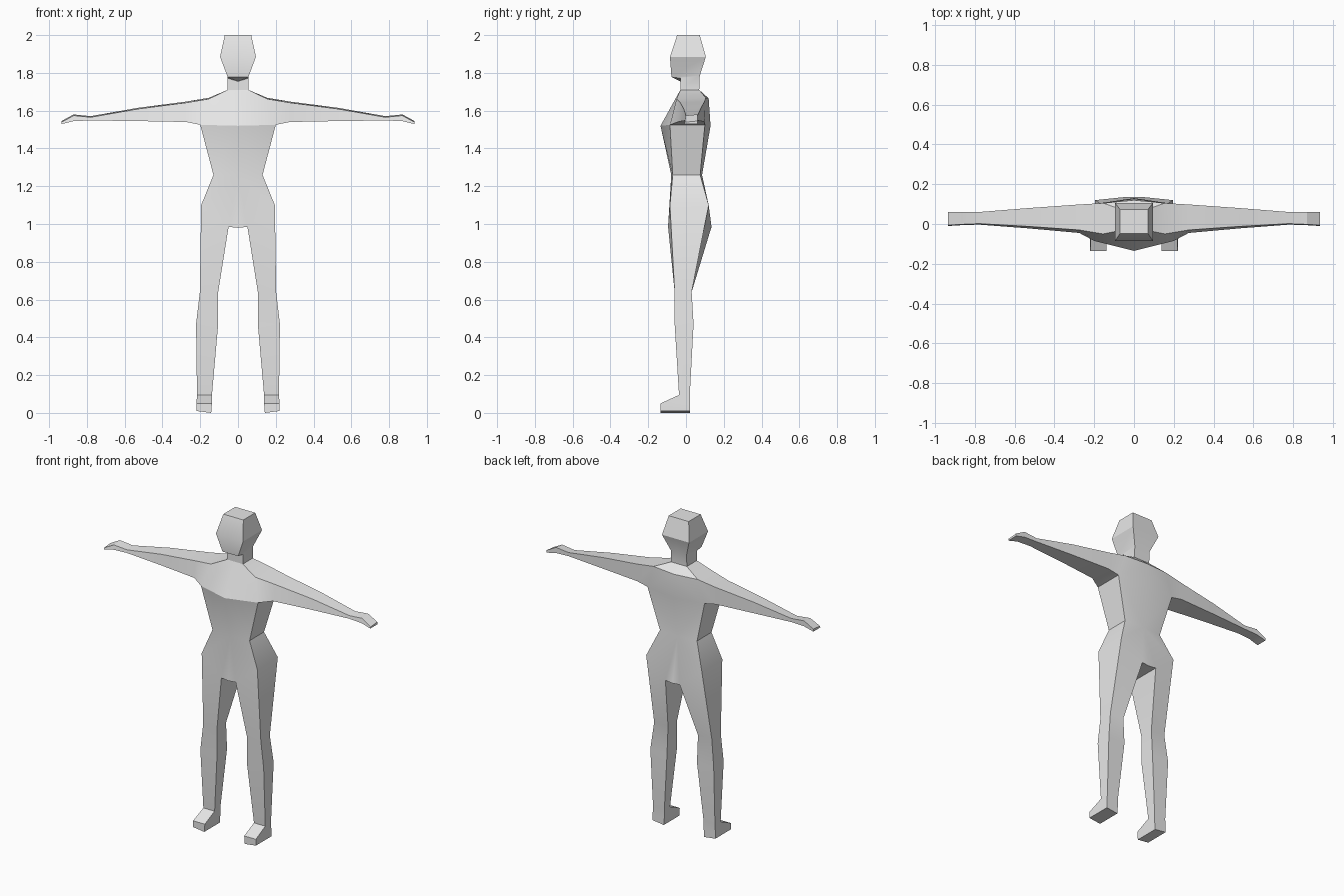
import bpy, bmesh, math

if "Cube" in bpy.data.objects:
    bpy.data.objects.remove(bpy.data.objects["Cube"])

grey = bpy.data.materials.new("plain_grey")
grey.diffuse_color = (0.8, 0.8, 0.8, 1)
grey.use_nodes = True
grey.node_tree.nodes["Principled BSDF"].inputs["Base Color"].default_value = grey.diffuse_color


def face(bm, pts):
    """Add one face from coordinates, skipping repeated corners."""
    unique = list(dict.fromkeys(pts))
    if len(unique) > 2:
        bm.faces.new([bm.verts.new(p) for p in unique])


def loft(bm, rings, closed=True, cap=True):
    """Skin a list of equal-length rings and cap the last one."""
    n = len(rings[0])
    for a, b in zip(rings, rings[1:]):
        for i in range(n if closed else n - 1):
            j = (i + 1) % n
            face(bm, (a[i], a[j], b[j], b[i]))
    if cap:
        face(bm, rings[-1])


def finish(name, bm):
    """Weld the half, mirror it across x = 0 and shade it."""
    bmesh.ops.remove_doubles(bm, verts=bm.verts, dist=0.001)
    bmesh.ops.mirror(bm, geom=bm.verts[:] + bm.edges[:] + bm.faces[:],
                     axis='X', merge_dist=0.001)
    bmesh.ops.remove_doubles(bm, verts=bm.verts, dist=0.001)
    bmesh.ops.recalc_face_normals(bm, faces=bm.faces)
    mesh = bpy.data.meshes.new(name)
    bm.to_mesh(mesh)
    bm.free()
    mesh.materials.append(grey)
    obj = bpy.data.objects.new(name, mesh)
    bpy.context.collection.objects.link(obj)
    bpy.ops.object.select_all(action='DESELECT')
    obj.select_set(True)
    bpy.context.view_layer.objects.active = obj
    bpy.ops.object.shade_smooth_by_angle(angle=math.radians(30))


def half_ring(w, front, back, z):
    return [(0, front, z), (w, front, z), (w, back, z), (0, back, z)]


# Each torso level: front centre, front corner, back corner, back centre
neck = half_ring(0.055, -0.03, 0.07, 1.71)
shoulder = [None, (0.155, -0.05, 1.662), (0.155, 0.105, 1.668), (0, 0.12, 1.665)]
chest = [(0, -0.135, 1.52), (0.2, -0.085, 1.525), (0.2, 0.1, 1.525), (0, 0.13, 1.52)]
waist = [(0, -0.078, 1.26), (0.13, -0.07, 1.26), (0.13, 0.075, 1.26), (0, 0.085, 1.26)]
hip = [None, (0.195, -0.085, 1.1), (0.195, 0.12, 1.1), None]
crotch = [(0, -0.095, 0.98), (0.05, -0.095, 0.985), (0.05, 0.135, 0.985), (0, 0.135, 0.98)]

body = bmesh.new()

# Shoulders and chest
face(body, (neck[0], neck[1], shoulder[1]))
face(body, (neck[0], shoulder[1], chest[1], chest[0]))
face(body, (neck[1], neck[2], shoulder[2], shoulder[1]))
face(body, (neck[3], neck[2], shoulder[2], shoulder[3]))
face(body, (shoulder[3], shoulder[2], chest[2], chest[3]))

# Ribs down to waist
loft(body, [chest, waist], closed=False, cap=False)

# Hips and crotch
face(body, (waist[1], waist[2], hip[2], hip[1]))
for centre, corner in ((0, 1), (3, 2)):
    face(body, (waist[centre], waist[corner], hip[corner]))
    face(body, (waist[centre], hip[corner], crotch[corner], crotch[centre]))
face(body, crotch)


# Arm and hand
def arm_ring(x, bottom, top, front_low, front_top, back):
    return [(x, front_top, top - 0.003), (x, back, top + 0.003),
            (x, back, bottom), (x, front_low, bottom)]


loft(body, [
    [shoulder[1], shoulder[2], chest[2], chest[1]],
    arm_ring(0.275, 1.54, 1.645, -0.045, -0.03, 0.098),
    arm_ring(0.53, 1.545, 1.612, -0.022, -0.012, 0.08),
    arm_ring(0.78, 1.548, 1.568, -0.003, 0.002, 0.06),
    arm_ring(0.87, 1.545, 1.577, -0.006, -0.002, 0.06),
    arm_ring(0.935, 1.529, 1.542, -0.01, -0.006, 0.06)])


# Leg and foot
def leg_ring(inner, outer, front, back, z_front, z_back, tilt=0):
    return [(outer, front, z_front + tilt), (outer, back, z_back + tilt),
            (inner, back, z_back), (inner, front, z_front)]


loft(body, [
    [hip[1], hip[2], crotch[2], crotch[1]],
    leg_ring(0.105, 0.202, -0.06, 0.03, 0.64, 0.64),
    leg_ring(0.105, 0.222, -0.06, 0.04, 0.47, 0.47),
    leg_ring(0.138, 0.217, -0.037, 0.02, 0.095, 0.095),
    leg_ring(0.138, 0.22, -0.135, 0.02, 0.05, 0.05),
    leg_ring(0.142, 0.22, -0.135, 0.02, 0, 0, 0.01)])
finish("body", body)

# Head with neck and jaw
head = bmesh.new()
throat = [(0, -0.03, 1.755), (0.055, -0.03, 1.772), (0.055, 0.073, 1.785), (0, 0.073, 1.785)]
jaw = [(0, -0.077, 1.778), (0.055, -0.077, 1.778), throat[2], throat[3]]
loft(head, [neck, throat, jaw,
            half_ring(0.095, -0.085, 0.105, 1.885),
            half_ring(0.07, -0.047, 0.073, 2.0)], closed=False)
finish("head", head)
